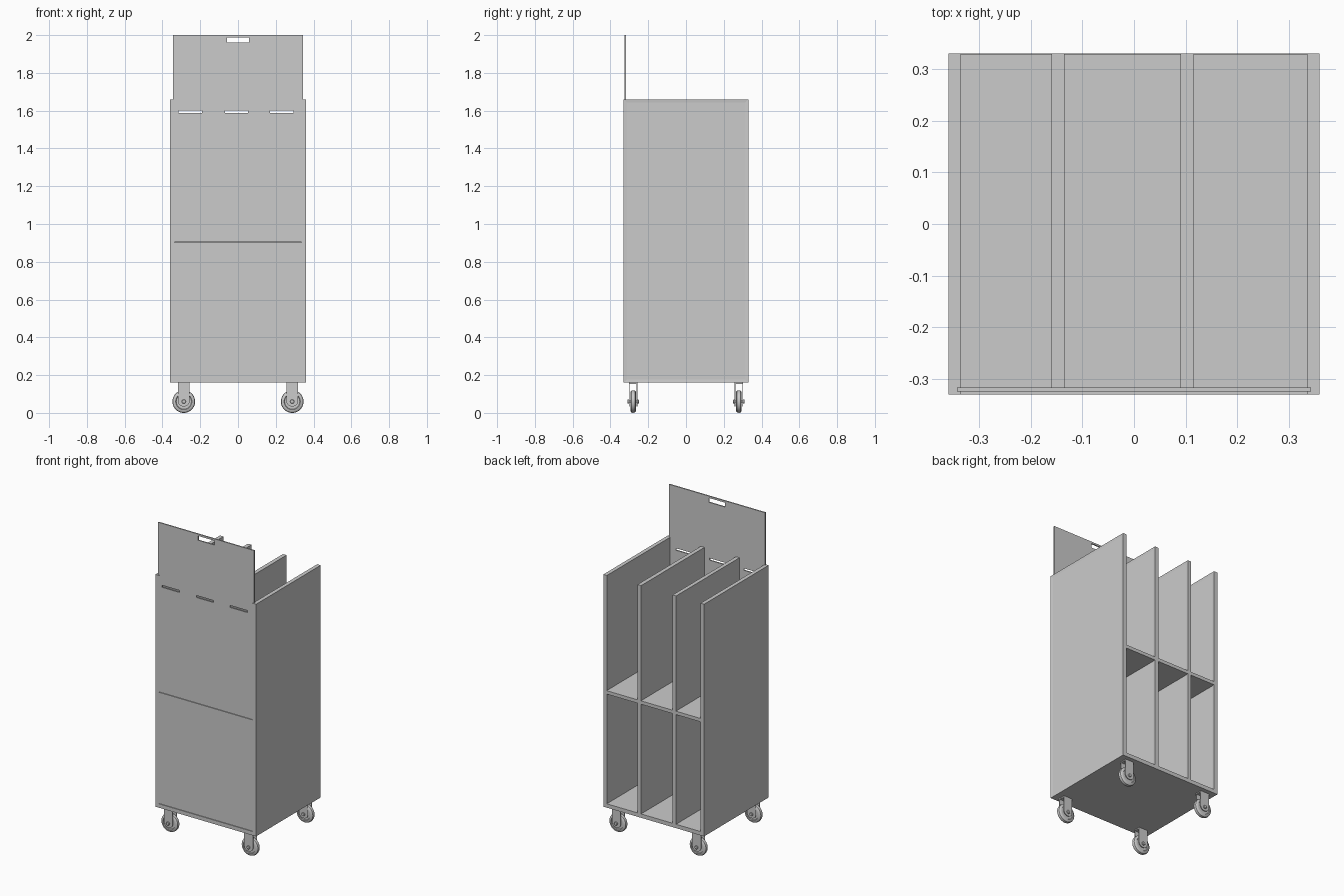
import bpy, bmesh, math
from mathutils import Matrix, Vector

if "Cube" in bpy.data.objects:
    bpy.data.objects.remove(bpy.data.objects["Cube"])


def make_object(name, bm):
    bmesh.ops.recalc_face_normals(bm, faces=bm.faces)
    mesh = bpy.data.meshes.new(name)
    bm.to_mesh(mesh)
    bm.free()
    ob = bpy.data.objects.new(name, mesh)
    bpy.context.collection.objects.link(ob)
    return ob


def box_bm(x0, x1, y0, y1, z0, z1):
    bm = bmesh.new()
    m = (Matrix.Translation(((x0 + x1) / 2, (y0 + y1) / 2, (z0 + z1) / 2))
         @ Matrix.Diagonal((x1 - x0, y1 - y0, z1 - z0, 1)))
    bmesh.ops.create_cube(bm, size=1, matrix=m)
    return bm


def box(name, *dims):
    return make_object(name, box_bm(*dims))


def framed_panel(name, x0, x1, y0, y1, z0, z1):
    """Upright board with a slightly raised border on both faces."""
    bm = box_bm(x0, x1, y0, y1, z0, z1)
    bm.normal_update()
    faces = [f for f in bm.faces if abs(f.normal.x) > 0.9]
    bmesh.ops.inset_individual(bm, faces=faces, thickness=0.024, depth=-0.002)
    return make_object(name, bm)


def smooth(ob):
    bpy.ops.object.select_all(action='DESELECT')
    ob.select_set(True)
    bpy.context.view_layer.objects.active = ob
    bpy.ops.object.shade_smooth_by_angle(angle=math.radians(35))


def lathe(name, profile, centre, steps=32):
    """Spin (radius, y) points around an axle along y."""
    bm = bmesh.new()
    verts = [bm.verts.new((r, y, 0)) for r, y in profile]
    edges = [bm.edges.new(p) for p in zip(verts, verts[1:])]
    bmesh.ops.spin(bm, geom=verts + edges, cent=(0, 0, 0), axis=(0, 1, 0),
                   angle=2 * math.pi, steps=steps)
    bmesh.ops.remove_doubles(bm, verts=bm.verts, dist=1e-5)
    bmesh.ops.translate(bm, verts=bm.verts, vec=centre)
    ob = make_object(name, bm)
    smooth(ob)
    return ob


def fork_leg(name, cx, cy, cz, side):
    """Flat plate hanging from the mount, rounded around the axle."""
    r, top = 0.031, 0.16
    pts = [(r, top), (-r, top)]
    for i in range(13):
        a = math.pi + math.pi * i / 12
        pts.append((r * math.cos(a), cz + 0.026 * math.sin(a)))
    y0 = cy + side * 0.018
    bm = bmesh.new()
    face = bm.faces.new([bm.verts.new((cx + x, y0, z)) for x, z in pts])
    ext = bmesh.ops.extrude_face_region(bm, geom=[face])
    new = [g for g in ext['geom'] if isinstance(g, bmesh.types.BMVert)]
    bmesh.ops.translate(bm, verts=new, vec=Vector((0, side * 0.004, 0)))
    return make_object(name, bm)


Z0, Z1, T = 0.16, 1.66, 0.025
W, D = 0.36, 0.33

# Side walls
for label, s in (("left", -1), ("right", 1)):
    a, b = sorted((s * W, s * (W - T)))
    framed_panel(f"{label}_side_wall", a, b, -D, D, Z0, Z1)

# Floor board
box("floor_board", -W + T, W - T, -D, D, Z0, Z0 + T)

# Upright dividers
dividers = [(-0.16, -0.135), (0.09, 0.116)]
for i, (a, b) in enumerate(dividers):
    framed_panel(f"divider_{i + 1}", a, b, -0.317, D, Z0 + T, Z1)

# Middle shelf, one board per bay
bays = [(-W + T, dividers[0][0]), (dividers[0][1], dividers[1][0]),
        (dividers[1][1], W - T)]
for i, (a, b) in enumerate(bays):
    box(f"shelf_{i + 1}", a - 0.002, b + 0.002, -0.317, D - 0.001, 0.893, 0.915)

# Front panels, the upper one with slots and a hand hole
PY0, PY1, PW = -0.325, -0.317, 0.343
box("lower_front_panel", -PW, PW, PY0, PY1, Z0 + T, 0.903)
upper = box("upper_front_panel", -PW, PW, PY0, PY1, 0.906, 2.0)
holes = [(cx - 0.062, cx + 0.062, 1.587, 1.6) for cx in (-0.253, -0.008, 0.232)]
holes.append((-0.058, 0.058, 1.96, 1.988))
cutters = bmesh.new()
for x0, x1, z0, z1 in holes:
    m = (Matrix.Translation(((x0 + x1) / 2, PY0, (z0 + z1) / 2))
         @ Matrix.Diagonal((x1 - x0, 0.1, z1 - z0, 1)))
    bmesh.ops.create_cube(cutters, size=1, matrix=m)
cutter = make_object("hole_cutter", cutters)
cutter.hide_render = True
mod = upper.modifiers.new("holes", 'BOOLEAN')
mod.operation, mod.solver, mod.object = 'DIFFERENCE', 'EXACT', cutter
bpy.context.view_layer.objects.active = upper
bpy.ops.object.modifier_apply(modifier=mod.name)
bpy.data.objects.remove(cutter)

# Casters
wheel_profile = [(0, -0.015), (0.018, -0.015), (0.02, -0.010), (0.04, -0.010),
                 (0.043, -0.015), (0.052, -0.014), (0.058, -0.009), (0.06, 0),
                 (0.058, 0.009), (0.052, 0.014), (0.043, 0.015), (0.04, 0.010),
                 (0.02, 0.010), (0.018, 0.015), (0, 0.015)]
axle_profile = [(0, -0.03), (0.009, -0.03), (0.011, -0.028), (0.011, -0.022),
                (0.006, -0.022), (0.006, 0.022), (0.011, 0.022),
                (0.011, 0.028), (0.009, 0.03), (0, 0.03)]
for fy, sy in (("front", -1), ("back", 1)):
    for fx, sx in (("left", -1), ("right", 1)):
        tag = f"{fy}_{fx}"
        cx, cy, cz = sx * 0.287, sy * 0.28, 0.06
        lathe(f"{tag}_wheel", wheel_profile, (cx, cy, cz), 40)
        lathe(f"{tag}_axle", axle_profile, (cx, cy, cz), 16)
        for n, s in (("a", -1), ("b", 1)):
            fork_leg(f"{tag}_fork_leg_{n}", cx, cy, cz, s)
        box(f"{tag}_fork_top", cx - 0.031, cx + 0.031, cy - 0.018, cy + 0.018,
            0.153, 0.16)
